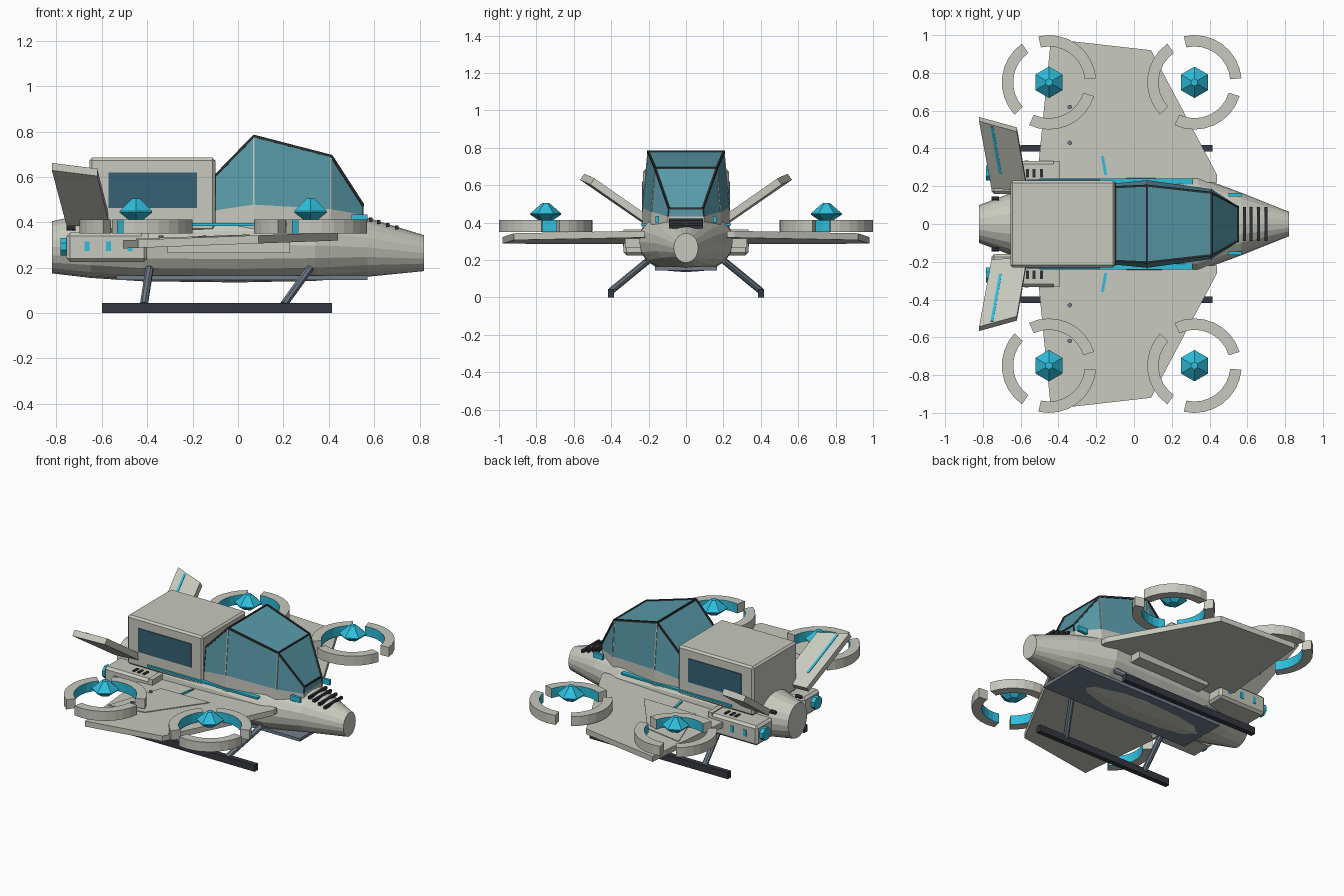
import bpy, bmesh, math
from mathutils import Vector

if "Cube" in bpy.data.objects:
    bpy.data.objects.remove(bpy.data.objects["Cube"])


def material(name, r, g, b):
    m = bpy.data.materials.new(name)
    m.diffuse_color = [(c / 255 / 12.92 if c < 11 else ((c / 255 + 0.055) / 1.055) ** 2.4)
                       for c in (r, g, b)] + [1]
    m.use_nodes = True
    m.node_tree.nodes["Principled BSDF"].inputs["Base Color"].default_value = m.diffuse_color
    return m


HULL = material("hull grey", 199, 201, 190)
CYAN = material("glow cyan", 46, 190, 220)
GLASS = material("canopy teal", 88, 154, 169)
WINDOW = material("window blue", 54, 98, 117)
DARK = material("skid charcoal", 53, 56, 64)
FRAME = material("frame black", 44, 49, 53)
SLATE = material("slate metal", 114, 127, 140)


def build(name, verts, faces, *mats):
    me = bpy.data.meshes.new(name)
    me.from_pydata([tuple(v) for v in verts], [], faces)
    bm = bmesh.new()
    bm.from_mesh(me)
    bmesh.ops.recalc_face_normals(bm, faces=bm.faces)
    bm.to_mesh(me)
    bm.free()
    for m in mats:
        me.materials.append(m)
    ob = bpy.data.objects.new(name, me)
    bpy.context.collection.objects.link(ob)
    return ob


def loft(name, rings, mat, caps=True):
    """Skin a list of equal-length closed rings."""
    n = len(rings[0])
    verts = [p for r in rings for p in r]
    faces = [(i * n + j, i * n + (j + 1) % n, (i + 1) * n + (j + 1) % n, (i + 1) * n + j)
             for i in range(len(rings) - 1) for j in range(n)]
    if caps:
        faces += [tuple(range(n)), tuple(range(len(verts) - n, len(verts)))]
    return build(name, verts, faces, mat)


def prism(name, pts, offset, mat):
    off = Vector(offset)
    return loft(name, [[Vector(p) for p in pts], [Vector(p) + off for p in pts]], mat)


def box(name, x0, x1, y0, y1, z0, z1, mat, bevel=0):
    ob = prism(name, [(x0, y0, z0), (x1, y0, z0), (x1, y1, z0), (x0, y1, z0)], (0, 0, z1 - z0), mat)
    if bevel:
        b = ob.modifiers.new("soft edges", 'BEVEL')
        b.width, b.segments = bevel, 1
    return ob


def rod(name, a, b, r, mat, n=8):
    a, b = Vector(a), Vector(b)
    q = (b - a).to_track_quat('Z', 'Y')
    ring = [q @ Vector((r * math.cos(t), r * math.sin(t), 0))
            for t in [math.tau * (i + 0.5) / n for i in range(n)]]
    return prism(name, [a + p for p in ring], b - a, mat)


# Fuselage: x, half width, bottom, top, roundness exponent
def section(x, w, zb, zt, e, n=20):
    cz, h = (zb + zt) / 2, (zt - zb) / 2
    pts = []
    for i in range(n):
        t = math.tau * i / n
        c, s = math.cos(t), math.sin(t)
        pts.append((x, w * math.copysign(abs(c) ** (2 / e), c), cz + h * math.copysign(abs(s) ** (2 / e), s)))
    return pts


loft("fuselage", [section(*s) for s in (
    (-0.82, 0.10, 0.175, 0.405, 2), (-0.65, 0.165, 0.155, 0.44, 2.1), (-0.42, 0.235, 0.14, 0.455, 2.3),
    (0.0, 0.25, 0.135, 0.465, 2.4), (0.34, 0.25, 0.142, 0.455, 2.3), (0.57, 0.165, 0.16, 0.42, 2.1),
    (0.82, 0.065, 0.185, 0.343, 2))], HULL)

# Cabin block behind the cockpit
box("cabin", -0.655, -0.10, -0.23, 0.23, 0.36, 0.685, HULL, 0.012)
box("belly_plate", -0.535, 0.57, -0.165, 0.165, 0.145, 0.165, SLATE)

# Cockpit: x, top half width, top z, base half width, base z
ST = [(-0.10, 0.195, 0.605, 0.215, 0.453), (0.07, 0.203, 0.78, 0.232, 0.478),
      (0.41, 0.165, 0.692, 0.185, 0.458), (0.55, 0.09, 0.475, 0.095, 0.432)]
loft("canopy", [[(x, -bw, bz), (x, -tw, tz), (x, tw, tz), (x, bw, bz)] for x, tw, tz, bw, bz in ST], GLASS)
loft("canopy_skirt", [[(x, -bw, 0.36), (x, -bw, bz), (x, bw, bz), (x, bw, 0.36)]
                      for x, tw, tz, bw, bz in ST], HULL)
for x, tw, tz, bw, bz in ST:
    rod("canopy_cross_bar", (x, -tw, tz), (x, tw, tz), 0.007, FRAME, 4)
for s in (1, -1):
    for i, (x, tw, tz, bw, bz) in enumerate(ST):
        rod("canopy_pillar", (x, s * bw, bz), (x, s * tw, tz), 0.005, HULL if i in (1, 2) else FRAME, 4)
        if i < 3:
            x2, tw2, tz2 = ST[i + 1][:3]
            rod("canopy_rail", (x, s * tw, tz), (x2, s * tw2, tz2), 0.008, FRAME, 4)

# Vents on the nose
for x, z in ((0.585, 0.415), (0.62, 0.404), (0.66, 0.392), (0.70, 0.38)):
    box("nose_vent", x - 0.008, x + 0.008, -0.09, 0.09, z - 0.012, z + 0.006, FRAME)


def wing_z(x):
    return 0.3215 + 0.0367 * x


def duct(cx, cy, s):
    """Three ring segments with a glowing inner wall, around a faceted hub."""
    for start in (5, 125, 245):
        rings = []
        for k in range(9):
            t = math.radians(start + 98 * k / 8)
            rings.append([(cx + r * math.cos(t), s * (cy + r * math.sin(t)), z)
                          for r, z in ((0.19, 0.35), (0.25, 0.35), (0.25, 0.413), (0.19, 0.413))])
        ob = loft("duct_segment", rings, HULL)
        ob.data.materials.append(CYAN)
        for p in ob.data.polygons:
            d = Vector((p.center.x - cx, p.center.y - s * cy, 0)).normalized()
            if p.normal.dot(d) < -0.9:
                p.material_index = 1
    loft("rotor_hub", [[(cx + r * math.sin(i * math.pi / 3), s * cy + r * math.cos(i * math.pi / 3), z)
                        for i in range(6)]
                       for r, z in ((0.035, 0.41), (0.083, 0.443), (0.083, 0.449), (0.02, 0.504))], CYAN)


for s in (1, -1):
    # Wing with raised panel, strip and bolts
    wing = [(-0.515, 0.22), (-0.44, 0.98), (0.09, 0.92), (0.44, 0.26), (0.44, 0.22)]
    prism("wing", [(x, s * y, wing_z(x) - 0.018) for x, y in wing], (0, 0, 0.036), HULL)
    panel = [(-0.32, 0.35), (0.05, 0.37), (-0.20, 0.69), (-0.45, 0.72)]
    prism("wing_panel", [(x, s * y, wing_z(x) + 0.017) for x, y in panel], (0, 0, 0.006), HULL)
    strip = [(-0.175, 0.36), (-0.16, 0.36), (-0.142, 0.26), (-0.157, 0.26)]
    prism("wing_strip", [(x, s * y, wing_z(x) + 0.017) for x, y in strip], (0, 0, 0.008), CYAN)
    for y in (0.43, 0.62):
        rod("wing_bolt", (-0.34, s * y, 0.32), (-0.34, s * y, 0.341), 0.012, SLATE)
    box("wing_root_fairing", -0.31, 0.23, s * 0.18, s * 0.325, 0.265, 0.315, HULL)

    duct(-0.45, 0.75, s)
    duct(0.32, 0.75, s)

    # Rear nacelle with exhaust, ports and vents
    box("nacelle", -0.755, -0.40, s * 0.16, s * 0.333, 0.225, 0.355, HULL, 0.015)
    rod("exhaust", (-0.783, s * 0.27, 0.293), (-0.74, s * 0.27, 0.293), 0.042, CYAN)
    for x in (-0.665, -0.57, -0.475):
        box("nacelle_port", x - 0.011, x + 0.011, s * 0.33, s * 0.337, 0.273, 0.315, CYAN)
    for x in (-0.565, -0.53, -0.49):
        box("nacelle_vent", x - 0.008, x + 0.008, s * 0.245, s * 0.29, 0.35, 0.361, FRAME)
    box("nacelle_cap", -0.425, -0.395, s * 0.22, s * 0.333, 0.31, 0.362, HULL)
    rod("tail_nozzle", (-0.755, s * 0.135, 0.375), (-0.715, s * 0.135, 0.375), 0.012, DARK)

    # Cabin window, hull light strip and nose lamp
    box("cabin_window", -0.57, -0.18, s * 0.228, s * 0.235, 0.463, 0.62, WINDOW)
    box("side_strip", -0.50, 0.31, s * 0.20, s * 0.24, 0.384, 0.396, CYAN)
    box("nose_lamp", 0.50, 0.57, s * 0.145, s * 0.163, 0.40, 0.434, CYAN)

    # Tail fin, leaning outward, with a glowing stripe on its upper face
    n = Vector((0, -s * 0.58, 0.81))
    fin = [(-0.755, 0.20, 0.40), (-0.565, 0.185, 0.40), (-0.62, 0.50, 0.62), (-0.82, 0.555, 0.645)]
    prism("tail_fin", [Vector((x, s * y, z)) - n * 0.02 for x, y, z in fin], n * 0.04, HULL)
    stripe = [(-0.715, 0.28), (-0.70, 0.28), (-0.745, 0.53), (-0.76, 0.53)]
    prism("fin_stripe", [Vector((x, s * y, 0.40 + (y - 0.20) * 0.69)) + n * 0.018 for x, y in stripe],
          n * 0.009, CYAN)

    # Landing skid
    box("skid", -0.60, 0.415, s * 0.385, s * 0.418, 0, 0.045, DARK)
    for x0, x1 in ((-0.39, -0.415), (0.315, 0.20)):
        rod("skid_strut", (x0, s * 0.205, 0.195), (x1, s * 0.40, 0.035), 0.018, SLATE)
